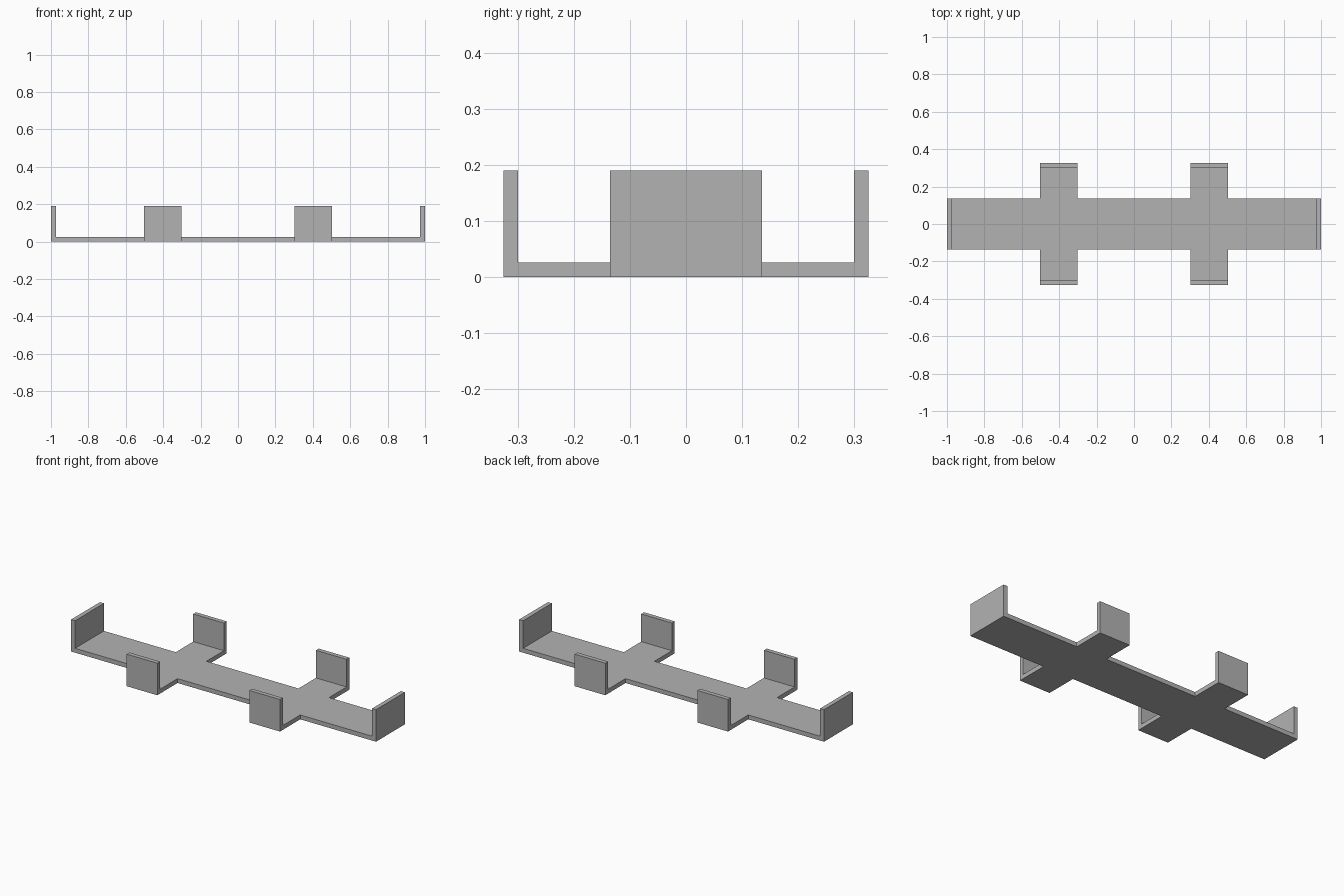
import bpy, bmesh

cube = bpy.data.objects.get("Cube")
if cube:
    bpy.data.objects.remove(cube, do_unlink=True)

THICK, HEIGHT = 0.026, 0.19
LENGTH, WIDTH = 1.0, 0.135            # half sizes of the long strip
REACH = 0.325                         # half span of the cross arms
ARM_IN, ARM_OUT = 0.302, 0.503        # inner and outer edge of each arm

grey = bpy.data.materials.new("plain_grey")
grey.use_nodes = True
colour = (0.45, 0.45, 0.45, 1)
grey.diffuse_color = colour
grey.node_tree.nodes["Principled BSDF"].inputs["Base Color"].default_value = colour


def mirrored(values):
    return [-v for v in reversed(values)] + list(values)


def extrude_up(bm, faces, height):
    new = bmesh.ops.extrude_face_region(bm, geom=faces)["geom"]
    verts = [g for g in new if isinstance(g, bmesh.types.BMVert)]
    bmesh.ops.translate(bm, verts=verts, vec=(0, 0, height))
    return [g for g in new if isinstance(g, bmesh.types.BMFace)]


# Flat plan: a long strip crossed by two arms
xs = mirrored([ARM_IN, ARM_OUT, LENGTH - THICK, LENGTH])
ys = mirrored([WIDTH, REACH - THICK, REACH])
bm = bmesh.new()
for x0, x1 in zip(xs, xs[1:]):
    for y0, y1 in zip(ys, ys[1:]):
        cx, cy = abs(x0 + x1) / 2, abs(y0 + y1) / 2
        if cy < WIDTH or ARM_IN < cx < ARM_OUT:
            bm.faces.new([bm.verts.new((x, y, 0)) for x, y in
                          ((x0, y0), (x1, y0), (x1, y1), (x0, y1))])
bmesh.ops.remove_doubles(bm, verts=bm.verts, dist=0.0001)

# Base plate, keeping the underside closed
bottom = bm.faces[:]
under = bmesh.ops.duplicate(bm, geom=bottom)["geom"]
top = extrude_up(bm, bottom, THICK)
bmesh.ops.remove_doubles(bm, verts=bm.verts, dist=0.0001)

# Upright end walls on the strip and on every arm
ends = [f for f in top if f.is_valid and
        (abs(f.calc_center_median().x) > LENGTH - THICK
         or abs(f.calc_center_median().y) > REACH - THICK)]
extrude_up(bm, ends, HEIGHT - THICK)

# Merge coplanar faces into clean flat panels
bmesh.ops.recalc_face_normals(bm, faces=bm.faces)
bmesh.ops.dissolve_limit(bm, angle_limit=0.01, verts=bm.verts, edges=bm.edges)
bmesh.ops.recalc_face_normals(bm, faces=bm.faces)

mesh = bpy.data.meshes.new("cross_tray")
bm.to_mesh(mesh)
bm.free()
mesh.materials.append(grey)
tray = bpy.data.objects.new("cross_tray", mesh)
bpy.context.collection.objects.link(tray)
